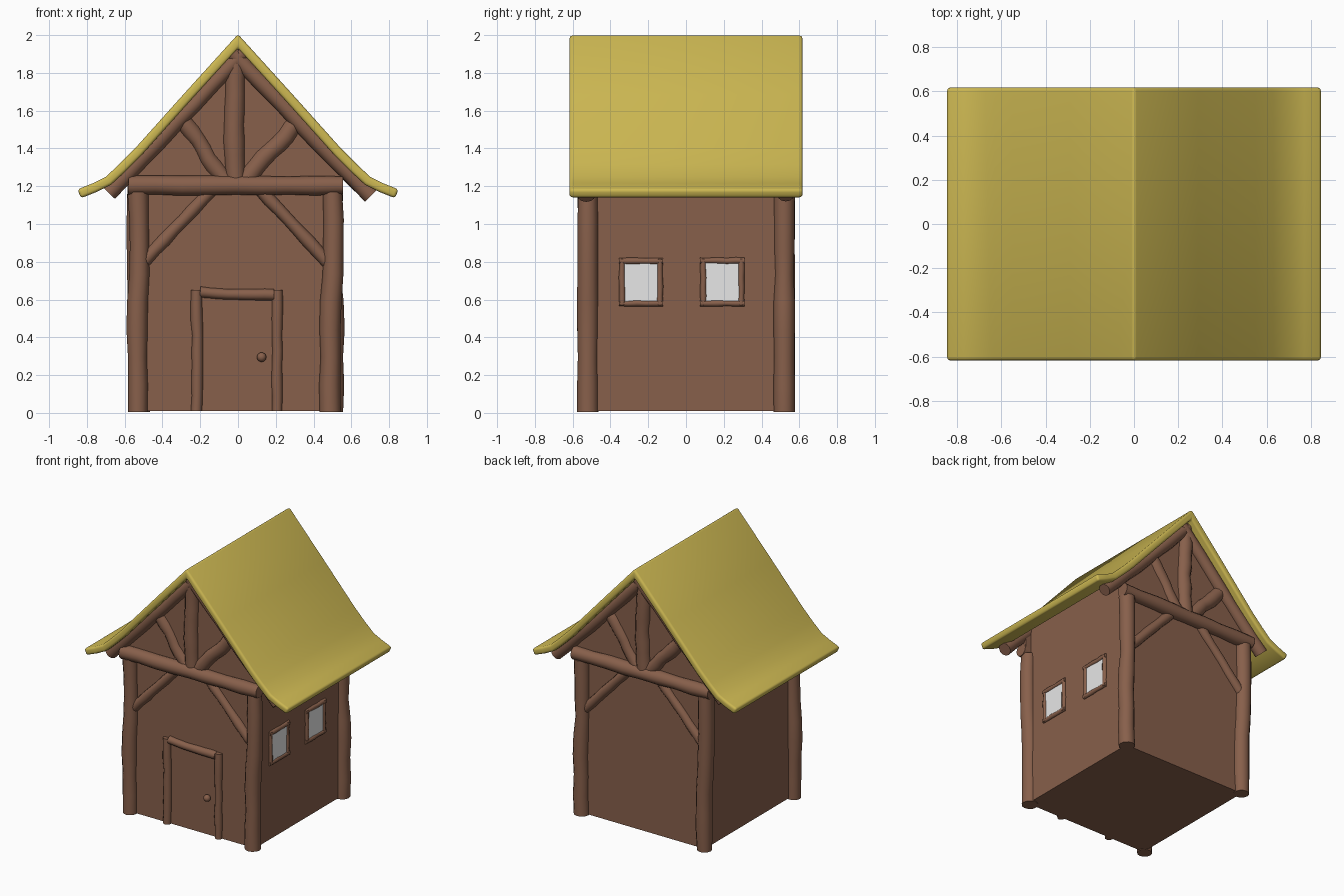
import bpy, bmesh, math, random
from mathutils import Vector

random.seed(4)
if "Cube" in bpy.data.objects:
    bpy.data.objects.remove(bpy.data.objects["Cube"])


def material(name, rgb):
    m = bpy.data.materials.new(name)
    m.use_nodes = True
    m.diffuse_color = (*rgb, 1)
    m.node_tree.nodes["Principled BSDF"].inputs["Base Color"].default_value = (*rgb, 1)
    return m


WOOD = material("brown wood", (0.245, 0.116, 0.07))
THATCH = material("yellow thatch", (0.61, 0.48, 0.085))
GLASS = material("pale window", (0.8, 0.8, 0.8))


def finish(name, bm, mat, smooth=None):
    bmesh.ops.recalc_face_normals(bm, faces=bm.faces)
    mesh = bpy.data.meshes.new(name)
    bm.to_mesh(mesh)
    bm.free()
    obj = bpy.data.objects.new(name, mesh)
    bpy.context.collection.objects.link(obj)
    mesh.materials.append(mat)
    if smooth:
        bpy.ops.object.select_all(action="DESELECT")
        obj.select_set(True)
        bpy.context.view_layer.objects.active = obj
        bpy.ops.object.shade_smooth_by_angle(angle=math.radians(smooth))
    return obj


def along(points, f):
    """Point at fraction f of a polyline."""
    total = sum((b - a).length for a, b in zip(points, points[1:]))
    left = f * total
    for a, b in zip(points, points[1:]):
        step = (b - a).length
        if left <= step + 1e-6:
            return a.lerp(b, left / step)
        left -= step
    return points[-1]


def log(name, points, radius, side=(0, 1, 0), rings=9, wobble=0.07, sides=12):
    """Rough timber swept along a path that lies across the side axis."""
    points = [Vector(p) for p in points]
    side = Vector(side)
    bm = bmesh.new()
    loops = []
    for i in range(rings):
        f = i / (rings - 1)
        c = along(points, f)
        t = (along(points, min(f + 0.1, 1)) - along(points, max(f - 0.1, 0))).normalized()
        across = t.cross(side)
        if 0 < i < rings - 1:
            c = c + across * random.uniform(-wobble, wobble) * radius
        r = radius * random.uniform(1 - wobble, 1 + wobble)
        loops.append([bm.verts.new(c + r * (math.cos(a) * side + math.sin(a) * across))
                      for a in (math.tau * k / sides for k in range(sides))])
    for a, b in zip(loops, loops[1:]):
        for k in range(sides):
            n = (k + 1) % sides
            bm.faces.new((a[k], a[n], b[n], b[k]))
    bm.faces.new(loops[0])
    bm.faces.new(loops[-1])
    return finish(name, bm, WOOD, 50)


def prism(name, outline, y0, y1, mat):
    """Outline in x and z, extruded along y."""
    bm = bmesh.new()
    base = bm.faces.new([bm.verts.new((x, y0, z)) for x, z in outline])
    extruded = bmesh.ops.extrude_face_region(bm, geom=[base])["geom"]
    bmesh.ops.translate(bm, vec=(0, y1 - y0, 0),
                        verts=[g for g in extruded if isinstance(g, bmesh.types.BMVert)])
    return finish(name, bm, mat)


def rectangle(x0, x1, z0, z1):
    return [(x0, z0), (x1, z0), (x1, z1), (x0, z1)]


# House body, with gable boards reaching out to the rafters
WL, WR, WY = -0.52, 0.505, 0.52
prism("walls", [(WL, 0.01), (WR, 0.01), (WR, 1.38), (0, 1.92), (WL, 1.37)], -WY, WY, WOOD)
for end, s in (("front", 1), ("back", -1)):
    prism(f"{end}_gable_board", [(-0.57, 1.2), (0.55, 1.2), (0.55, 1.31), (0, 1.9), (-0.57, 1.29)],
          -s * (WY + 0.002), -s * (WY - 0.03), WOOD)

# Thatched roof with flared eaves
half = [(0.29, 1.685), (0.55, 1.395), (0.63, 1.315), (0.70, 1.25), (0.77, 1.215), (0.85, 1.183)]
profile = [(-x, z) for x, z in reversed(half)] + [(0, 2.005)] + half
bm = bmesh.new()
rows = [[bm.verts.new((x, y, z)) for x, z in profile] for y in (-0.617, 0.617)]
for i in range(len(profile) - 1):
    bm.faces.new((rows[0][i], rows[0][i + 1], rows[1][i + 1], rows[1][i]))
roof = finish("thatched_roof", bm, THATCH)
if roof.data.polygons[0].normal.z < 0:
    roof.data.flip_normals()
thick = roof.modifiers.new("thickness", "SOLIDIFY")
thick.thickness = 0.05
thick.offset = -1
thick.use_even_offset = True
soft = roof.modifiers.new("rounded edges", "BEVEL")
soft.width = 0.016
soft.segments = 3
soft.limit_method = "ANGLE"
soft.angle_limit = math.radians(40)
bpy.context.view_layer.objects.active = roof
for mod in ("thickness", "rounded edges"):
    bpy.ops.object.modifier_apply(modifier=mod)
bpy.ops.object.select_all(action="DESELECT")
roof.select_set(True)
bpy.ops.object.shade_smooth_by_angle(angle=math.radians(40))

# Timber frame, the back being the front turned half round
FRAME = {
    "left_hand_post": ([(-0.53, 0.005), (-0.537, 0.4), (-0.522, 0.8), (-0.53, 1.17)], 0.053, -0.52),
    "right_hand_post": ([(0.488, 0.005), (0.488, 0.45), (0.507, 0.9), (0.5, 1.17)], 0.054, -0.52),
    "tie_beam": ([(-0.58, 1.205), (0, 1.203), (0.555, 1.205)], 0.05, -0.535),
    "king_post": ([(-0.01, 1.2), (-0.025, 1.5), (-0.01, 1.85)], 0.054, -0.515),
    "left_hand_curved_brace": ([(-0.06, 1.22), (-0.15, 1.33), (-0.2, 1.43), (-0.31, 1.575)], 0.045, -0.51),
    "right_hand_curved_brace": ([(0.03, 1.22), (0.13, 1.34), (0.24, 1.45), (0.32, 1.55)], 0.05, -0.51),
    "left_hand_lower_brace": ([(-0.54, 0.76), (-0.14, 1.18)], 0.034, -0.52),
    "right_hand_lower_brace": ([(0.51, 0.76), (0.12, 1.18)], 0.034, -0.52),
}
RAFTERS = {
    "left_hand_rafter": [(0.04, 1.92), (-0.685, 1.165)],
    "right_hand_rafter": [(-0.04, 1.92), (0.45, 1.405), (0.705, 1.15)],
}
CENTRE = -0.015
for end, s in (("front", 1), ("back", -1)):
    for part, (path, radius, y) in FRAME.items():
        log(f"{end}_{part}", [(CENTRE + s * (x - CENTRE), s * y, z) for x, z in path], radius)
    for part, path in RAFTERS.items():
        log(f"{end}_{part}", [(x, -s * 0.528, z) for x, z in path], 0.044)

# Door with rough frame and knob
prism("door", rectangle(-0.2, 0.19, 0.015, 0.61), -WY - 0.004, -WY, WOOD)
log("door_left_jamb", [(-0.22, -0.525, 0.01), (-0.213, -0.525, 0.3), (-0.22, -0.525, 0.65)], 0.03)
log("door_right_jamb", [(0.207, -0.525, 0.01), (0.209, -0.525, 0.65)], 0.028)
log("door_lintel", [(-0.2, -0.525, 0.64), (0, -0.525, 0.625), (0.19, -0.525, 0.625)], 0.029)
bm = bmesh.new()
bmesh.ops.create_uvsphere(bm, u_segments=16, v_segments=10, radius=0.025)
bmesh.ops.translate(bm, vec=(0.125, -0.545, 0.295), verts=bm.verts)
finish("door_knob", bm, WOOD, 60)

# Windows on one side wall
for label, y in (("front", -0.238), ("back", 0.192)):
    prism(f"{label}_window_pane", rectangle(WR, WR + 0.006, 0.59, 0.8), y - 0.095, y + 0.095, GLASS)
    for part, d in (("near", -1), ("far", 1)):
        log(f"{label}_window_{part}_jamb",
            [(WR, y + d * 0.1, 0.57), (WR, y + d * 0.1, 0.815)], 0.016, (1, 0, 0), 6, 0.12, 8)
    for part, z in (("sill", 0.58), ("head", 0.805)):
        log(f"{label}_window_{part}",
            [(WR, y - 0.117, z), (WR, y + 0.117, z)], 0.016, (1, 0, 0), 6, 0.12, 8)
